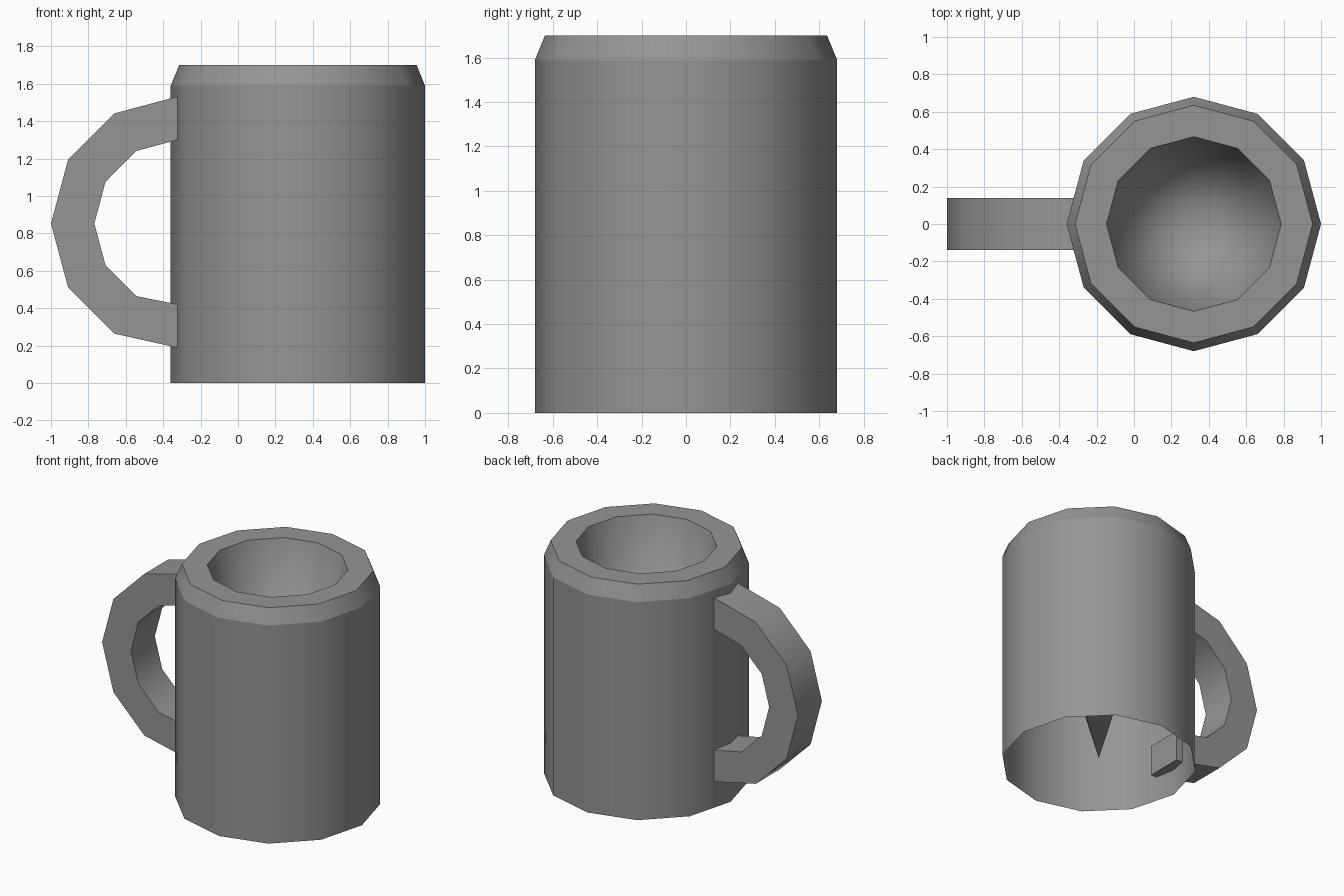
import bpy
import bmesh
import math

if "Cube" in bpy.data.objects:
    bpy.data.objects.remove(bpy.data.objects["Cube"], do_unlink=True)

SIDES = 12
CENTRE_X = 0.32

grey = bpy.data.materials.new("plain grey")
grey.use_nodes = True
grey.diffuse_color = (0.3, 0.3, 0.3, 1)
shader = next(n for n in grey.node_tree.nodes if n.type == 'BSDF_PRINCIPLED')
shader.inputs["Base Color"].default_value = grey.diffuse_color
shader.inputs["Roughness"].default_value = 0.8


def finish(name, bm):
    mesh = bpy.data.meshes.new(name)
    for face in bm.faces:
        face.smooth = True
    bm.to_mesh(mesh)
    bm.free()
    mesh.materials.append(grey)
    obj = bpy.data.objects.new(name, mesh)
    bpy.context.collection.objects.link(obj)
    return obj


def bridge(bm, ring_a, ring_b):
    n = len(ring_a)
    for i in range(n):
        j = (i + 1) % n
        bm.faces.new((ring_a[i], ring_a[j], ring_b[j], ring_b[i]))


# Mug body: open-bottomed wall, chamfered lip, and a conical well
bm = bmesh.new()
rings = []
for radius, z in ((0.68, 0), (0.68, 1.59), (0.635, 1.7), (0.467, 1.7)):
    rings.append([bm.verts.new((CENTRE_X + radius * math.cos(math.tau * i / SIDES),
                                radius * math.sin(math.tau * i / SIDES), z))
                  for i in range(SIDES)])
for lower, upper in zip(rings, rings[1:]):
    bridge(bm, lower, upper)
tip = bm.verts.new((CENTRE_X, 0, 0.04))
for i in range(SIDES):
    bm.faces.new((rings[-1][i], rings[-1][(i + 1) % SIDES], tip))
# Every horizontal ring is a crease
for edge in bm.edges:
    edge.smooth = abs(edge.verts[0].co.z - edge.verts[1].co.z) > 0.001
finish("mug_body", bm)

# Handle: rectangular section swept round half a twelve-sided ring
outer = [(-0.27, 1.535)]
inner = [(-0.27, 1.305)]
for step in range(7):
    a = math.radians(90 + 30 * step)
    lift = 0.015 if step == 6 else 0
    for rail, radius in ((outer, 0.68), (inner, 0.448)):
        rail.append((-0.32 + radius * math.cos(a), 0.853 + lift + radius * math.sin(a)))
outer.append((-0.27, 0.185))
inner.append((-0.27, 0.415))

bm = bmesh.new()
sections = []
for (ox, oz), (ix, iz) in zip(outer, inner):
    sections.append([bm.verts.new(p) for p in (
        (ox, -0.138, oz), (ox, 0.138, oz), (ix, 0.138, iz), (ix, -0.138, iz))])
for a, b in zip(sections, sections[1:]):
    bridge(bm, a, b)
bm.faces.new(sections[0])
bm.faces.new(sections[-1])
bmesh.ops.recalc_face_normals(bm, faces=bm.faces[:])
# Keep the long corners and the end caps sharp
for edge in bm.edges:
    edge.smooth = edge.calc_face_angle(0) < math.radians(50)
finish("handle", bm)
